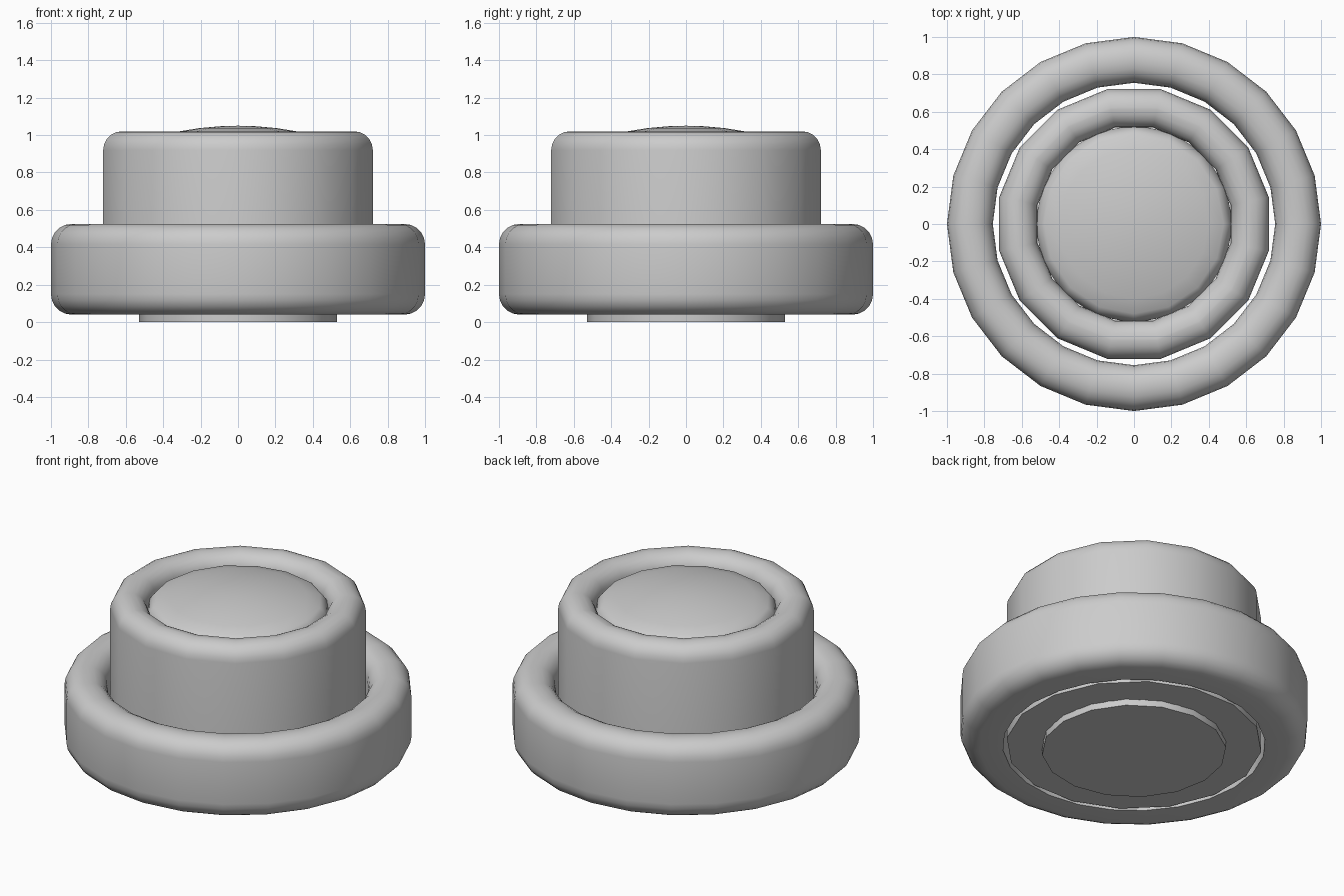
import bpy, bmesh, math

if "Cube" in bpy.data.objects:
    bpy.data.objects.remove(bpy.data.objects["Cube"])


def arc(cx, cz, r, a0, a1, n=5):
    """Points on a profile arc, angles in degrees."""
    return [(cx + r * math.cos(math.radians(a0 + (a1 - a0) * i / n)),
             cz + r * math.sin(math.radians(a0 + (a1 - a0) * i / n))) for i in range(n + 1)]


def lathe(name, profile, sides, turn=0.0, closed=False):
    """Revolve an (r, z) profile about z; points at r = 0 become poles."""
    bm = bmesh.new()
    rings = []
    for r, z in profile:
        if r < 1e-5:
            rings.append([bm.verts.new((0, 0, z))] * sides)
        else:
            rings.append([bm.verts.new((r * math.cos(a), r * math.sin(a), z))
                          for a in (turn + math.tau * k / sides for k in range(sides))])
    pairs = list(zip(rings, rings[1:])) + ([(rings[-1], rings[0])] if closed else [])
    for lo, hi in pairs:
        for k in range(sides):
            j = (k + 1) % sides
            bm.faces.new(dict.fromkeys((lo[k], lo[j], hi[j], hi[k])))
    bmesh.ops.recalc_face_normals(bm, faces=bm.faces)
    me = bpy.data.meshes.new(name)
    bm.to_mesh(me)
    bm.free()
    ob = bpy.data.objects.new(name, me)
    bpy.context.collection.objects.link(ob)
    bpy.context.view_layer.objects.active = ob
    ob.select_set(True)
    bpy.ops.object.shade_smooth_by_angle(angle=math.radians(40))
    ob.select_set(False)
    return ob


# Outer ring: rounded outside edges and inner lip
lathe("outer_ring",
      [(0.755, 0.04)] + arc(0.89, 0.15, 0.11, -90, 0)
      + arc(0.89, 0.415, 0.11, 0, 90) + arc(0.865, 0.415, 0.11, 90, 180),
      24, closed=True)

# Middle collar: tall tube with a rounded rim
lathe("middle_collar",
      [(0.525, 0.04), (0.735, 0.04)] + arc(0.635, 0.92, 0.10, 0, 90)
      + arc(0.625, 0.92, 0.10, 90, 180),
      16, turn=math.pi / 16, closed=True)

# Centre button: plug with a shallow domed top
dome_r = 1.65
dome = [(x, 1.05 - dome_r + math.sqrt(dome_r ** 2 - x * x))
        for x in (0.48, 0.40, 0.31, 0.21, 0.10, 0.0)]
lathe("centre_button",
      [(0.0, 0.0), (0.53, 0.0), (0.53, 0.90), (0.518, 0.94), (0.50, 0.965)] + dome, 16)
